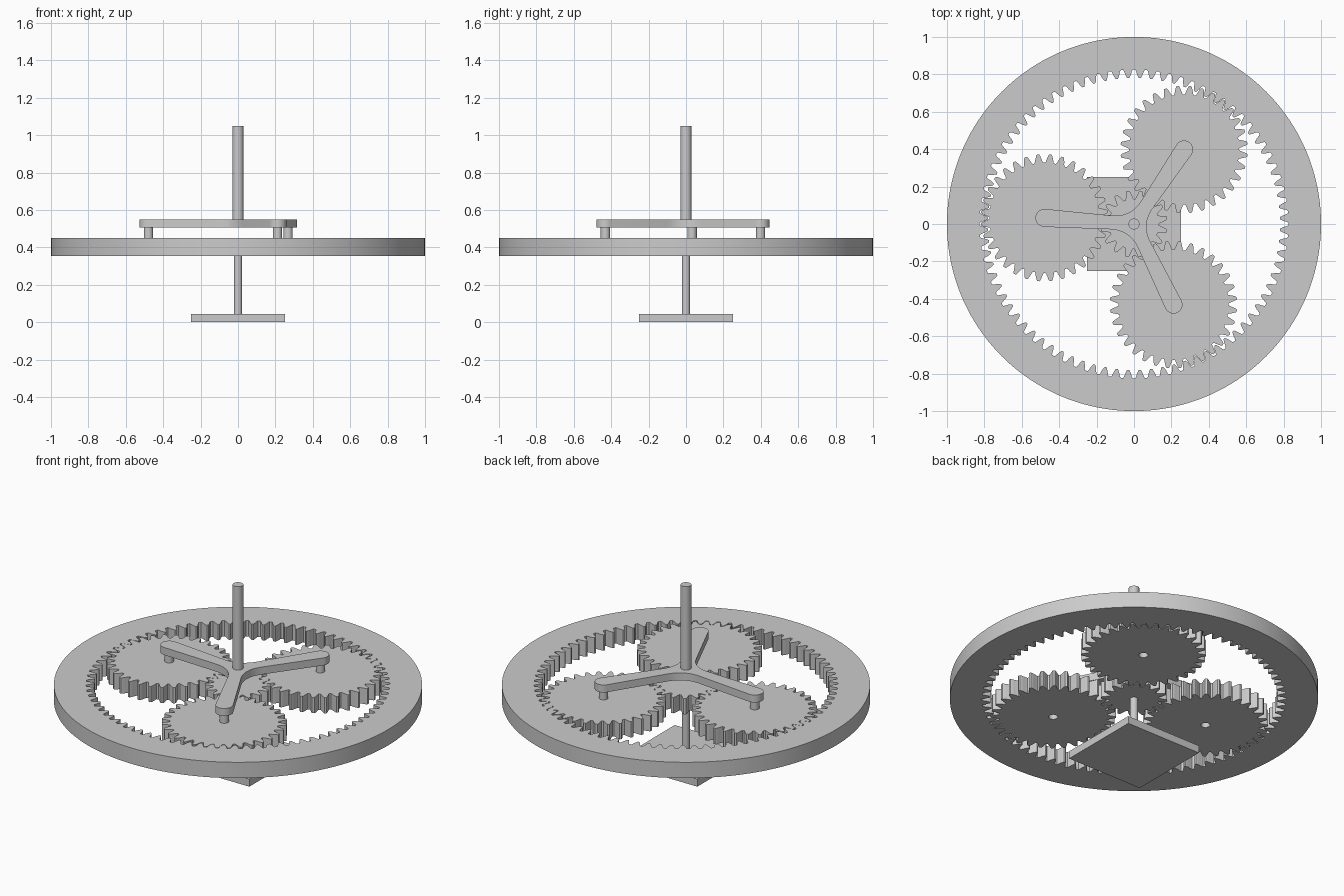
import bpy
from math import sin, cos, pi, radians
from mathutils import Matrix, Vector

cube = bpy.data.objects.get("Cube")
if cube:
    bpy.data.objects.remove(cube, do_unlink=True)

grey = bpy.data.materials.new("plain_grey")
grey.use_nodes = True
colour = (0.6, 0.6, 0.6, 1.0)
grey.diffuse_color = colour
grey.node_tree.nodes["Principled BSDF"].inputs["Base Color"].default_value = colour

MODULE = 0.02
ORBIT = 0.48
START = radians(56.1)
GEAR_Z = (0.355, 0.45)
ARM_Z = (0.505, 0.55)


def polar(r, a):
    return Vector((r * cos(a), r * sin(a)))


def circle(r, n=32):
    return [polar(r, 2 * pi * i / n) for i in range(n)]


def gear(teeth, addendum, dedendum, phase=0.0, slack=0.0):
    """Toothed outline with one tooth centred on the phase angle."""
    pitch_r = teeth * MODULE / 2
    step = 2 * pi / teeth
    half = [(0.41, -dedendum), (0.35, -0.75 * dedendum), (0.24, 0),
            (0.15, 0.75 * addendum), (0.09, addendum)]
    tooth = [(-w - slack, h) for w, h in half]
    tooth = [(-w, h) for w, h in tooth]
    profile = [(-w, h) for w, h in tooth] + tooth[::-1]
    return [polar(pitch_r + h, phase + (i + w) * step)
            for i in range(teeth) for w, h in profile]


def plate(name, loops, z, at=(0, 0)):
    """Extrude a flat outline, with any inner loops as holes."""
    curve = bpy.data.curves.new(name + "_outline", 'CURVE')
    curve.dimensions = '2D'
    curve.fill_mode = 'BOTH'
    curve.extrude = (z[1] - z[0]) / 2
    for loop in loops:
        spline = curve.splines.new('POLY')
        spline.points.add(len(loop) - 1)
        for point, co in zip(spline.points, loop):
            point.co = (co[0], co[1], 0, 1)
        spline.use_cyclic_u = True
    temp = bpy.data.objects.new(name + "_outline", curve)
    bpy.context.collection.objects.link(temp)
    graph = bpy.context.evaluated_depsgraph_get()
    mesh = bpy.data.meshes.new_from_object(temp.evaluated_get(graph))
    bpy.data.objects.remove(temp, do_unlink=True)
    bpy.data.curves.remove(curve)
    mesh.name = name

    # Weld the caps to the walls and keep hard rims
    import bmesh
    bm = bmesh.new()
    bm.from_mesh(mesh)
    bmesh.ops.remove_doubles(bm, verts=bm.verts, dist=1e-5)
    bmesh.ops.recalc_face_normals(bm, faces=bm.faces)
    bm.to_mesh(mesh)
    bm.free()
    mesh.transform(Matrix.Translation((at[0], at[1], (z[0] + z[1]) / 2)))
    mesh.shade_smooth()
    mesh.set_sharp_from_angle(angle=radians(30))
    mesh.materials.clear()
    mesh.materials.append(grey)
    obj = bpy.data.objects.new(name, mesh)
    bpy.context.collection.objects.link(obj)
    return obj


# Stand and lower shaft
s = 0.25
plate("base_plate", [[(-s, -s), (s, -s), (s, s), (-s, s)]], (0, 0.045))
plate("lower_shaft", [circle(0.022)], (0.04, 0.44))

# Ring gear: the cavity is a gear outline
plate("ring_gear", [circle(1.0, 160), gear(80, 0.025, 0.02, slack=0.02)], GEAR_Z)

# Sun gear, phased to mesh with the planets
plate("sun_gear", [gear(16, 0.02, 0.025, 6 * START - pi / 16)], GEAR_Z)

# Planet gears and their pins
for i in range(3):
    a = START + i * 2 * pi / 3
    centre = polar(ORBIT, a)
    plate(f"planet_gear_{i + 1}",
          [gear(32, 0.02, 0.025, -1.5 * a), circle(0.025)], GEAR_Z, centre)
    plate(f"planet_pin_{i + 1}", [circle(0.025)], (0.42, 0.51), centre)

# Three-armed carrier with rounded ends and filleted hub
outline = []
for i in range(3):
    a = START + i * 2 * pi / 3
    b = a + 2 * pi / 3
    centre = polar(ORBIT, a)
    outline += [centre + polar(0.048, a - pi / 2 + pi * k / 16) for k in range(17)]
    p0 = polar(0.13, a) + polar(0.037, a + pi / 2)
    p2 = polar(0.13, b) + polar(0.037, b - pi / 2)
    q = polar(0.037, a + pi / 3)
    for k in range(13):
        t = k / 12
        outline.append(p0 * (1 - t) ** 2 + q * 2 * t * (1 - t) + p2 * t ** 2)
plate("carrier", [outline], ARM_Z)

# Upper shaft
plate("upper_shaft", [circle(0.029)], (0.51, 1.05))
